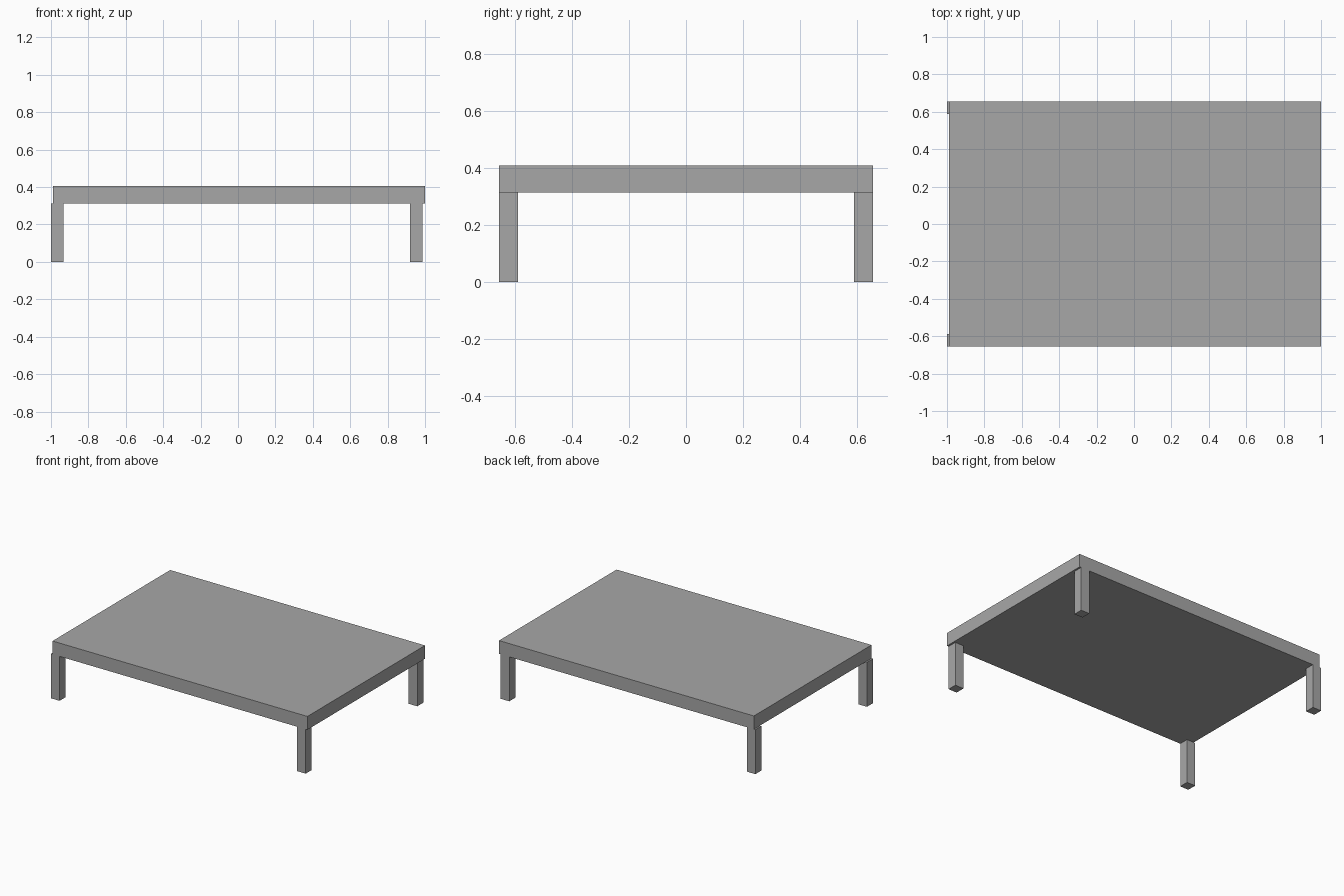
import bpy

cube = bpy.data.objects.get("Cube")
if cube:
    bpy.data.objects.remove(cube, do_unlink=True)

# Single plain grey finish
grey = bpy.data.materials.new("plain_grey")
grey.use_nodes = True
colour = (0.39, 0.39, 0.39, 1.0)
grey.diffuse_color = colour
grey.node_tree.nodes["Principled BSDF"].inputs["Base Color"].default_value = colour


def box(name, low, high):
    """Flat-shaded box between two opposite corners."""
    centre = [(a + b) / 2 for a, b in zip(low, high)]
    bpy.ops.mesh.primitive_cube_add(size=1, location=centre)
    ob = bpy.context.object
    ob.name = name
    ob.scale = [b - a for a, b in zip(low, high)]
    bpy.ops.object.transform_apply(location=False, rotation=False, scale=True)
    ob.data.materials.append(grey)
    return ob


HALF_DEPTH = 0.655
LEG = 0.067
SLAB_BOTTOM, SLAB_TOP = 0.313, 0.407

# Table top, offset slightly towards +x over the legs
box("table_top", (-0.988, -HALF_DEPTH, SLAB_BOTTOM), (1.0, HALF_DEPTH, SLAB_TOP))

# Four square legs, flush with the front and back edges
for side, x in (("right", -1.0), ("left", 0.92)):
    for end, y in (("front", -HALF_DEPTH), ("back", HALF_DEPTH - LEG)):
        box(f"{end}_{side}_leg", (x, y, 0.0), (x + LEG, y + LEG, SLAB_BOTTOM))
